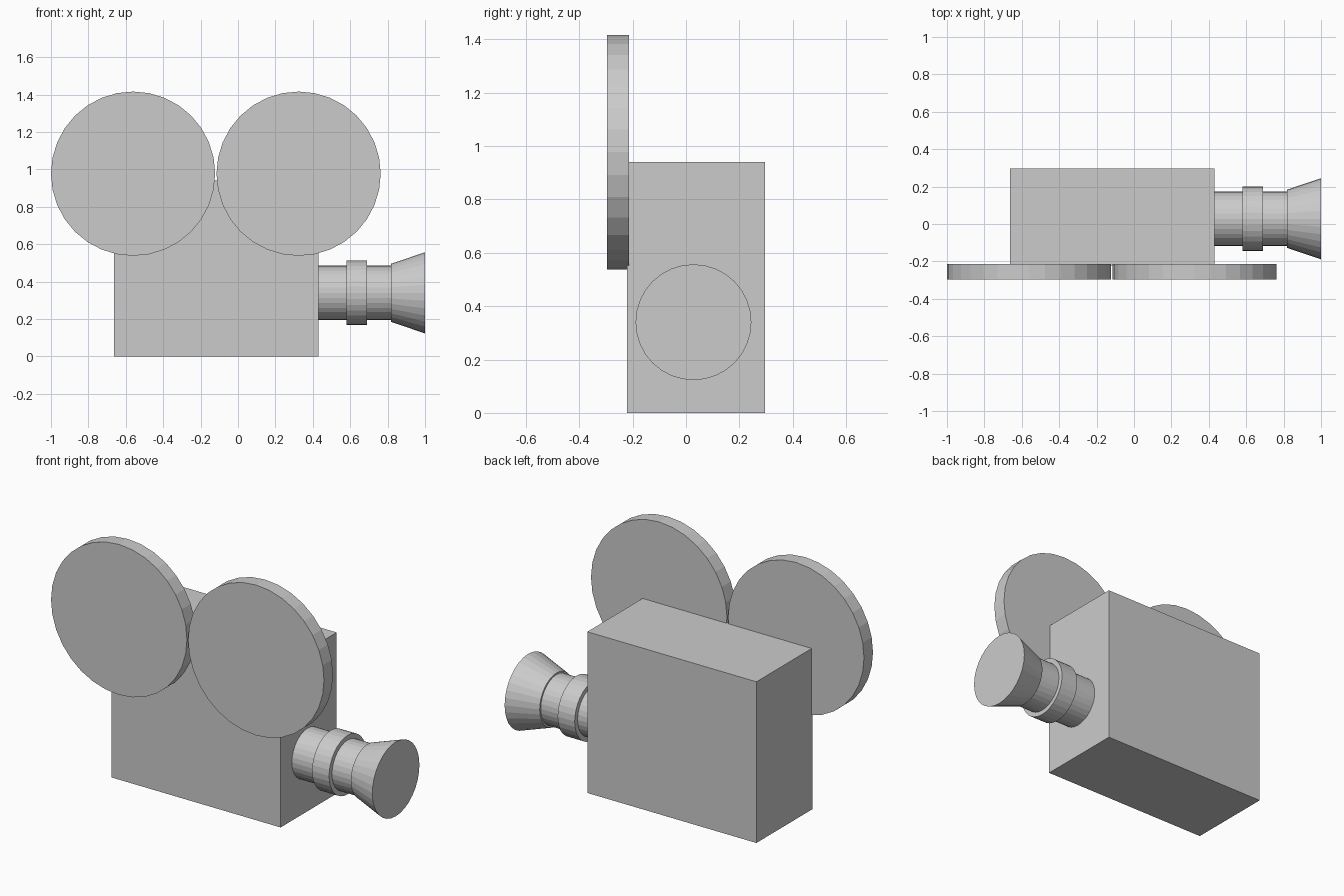
import bpy, bmesh
from math import pi
from mathutils import Matrix, Vector

if "Cube" in bpy.data.objects:
    bpy.data.objects.remove(bpy.data.objects["Cube"])


def finish(name, bm):
    bmesh.ops.recalc_face_normals(bm, faces=bm.faces)
    mesh = bpy.data.meshes.new(name)
    bm.to_mesh(mesh)
    bm.free()
    obj = bpy.data.objects.new(name, mesh)
    bpy.context.collection.objects.link(obj)


def box(name, lo, hi):
    lo, hi = Vector(lo), Vector(hi)
    bm = bmesh.new()
    bmesh.ops.create_cube(bm, size=1, matrix=Matrix.Translation((lo + hi) / 2)
                          @ Matrix.Diagonal((*(hi - lo), 1)))
    finish(name, bm)


def drum(name, centre, axis, r1, r2, depth, sides=32):
    """Capped cylinder or cone along 'X' or 'Y'; r2 is the end at +axis."""
    turn = Matrix.Rotation(pi / 2, 4, 'Y') if axis == 'X' else Matrix.Rotation(-pi / 2, 4, 'X')
    bm = bmesh.new()
    bmesh.ops.create_cone(bm, cap_ends=True, segments=sides, radius1=r1, radius2=r2,
                          depth=depth, matrix=Matrix.Translation(centre) @ turn)
    finish(name, bm)


# Camera body
box("camera_body", (-0.662, -0.221, 0), (0.43, 0.296, 0.941))

# Two film reels on the front face
for name, x in (("rear_reel", -0.561), ("front_reel", 0.324)):
    drum(name, (x, -0.255, 0.977), 'Y', 0.439, 0.439, 0.083)

# Lens barrel, focus ring and flared hood: x start, x end, radii
for name, x0, x1, r1, r2 in (("lens_barrel", 0.43, 0.817, 0.145, 0.145),
                             ("focus_ring", 0.579, 0.689, 0.172, 0.172),
                             ("lens_hood", 0.817, 1.0, 0.155, 0.217)):
    drum(name, ((x0 + x1) / 2, 0.028, 0.34), 'X', r1, r2, x1 - x0)
